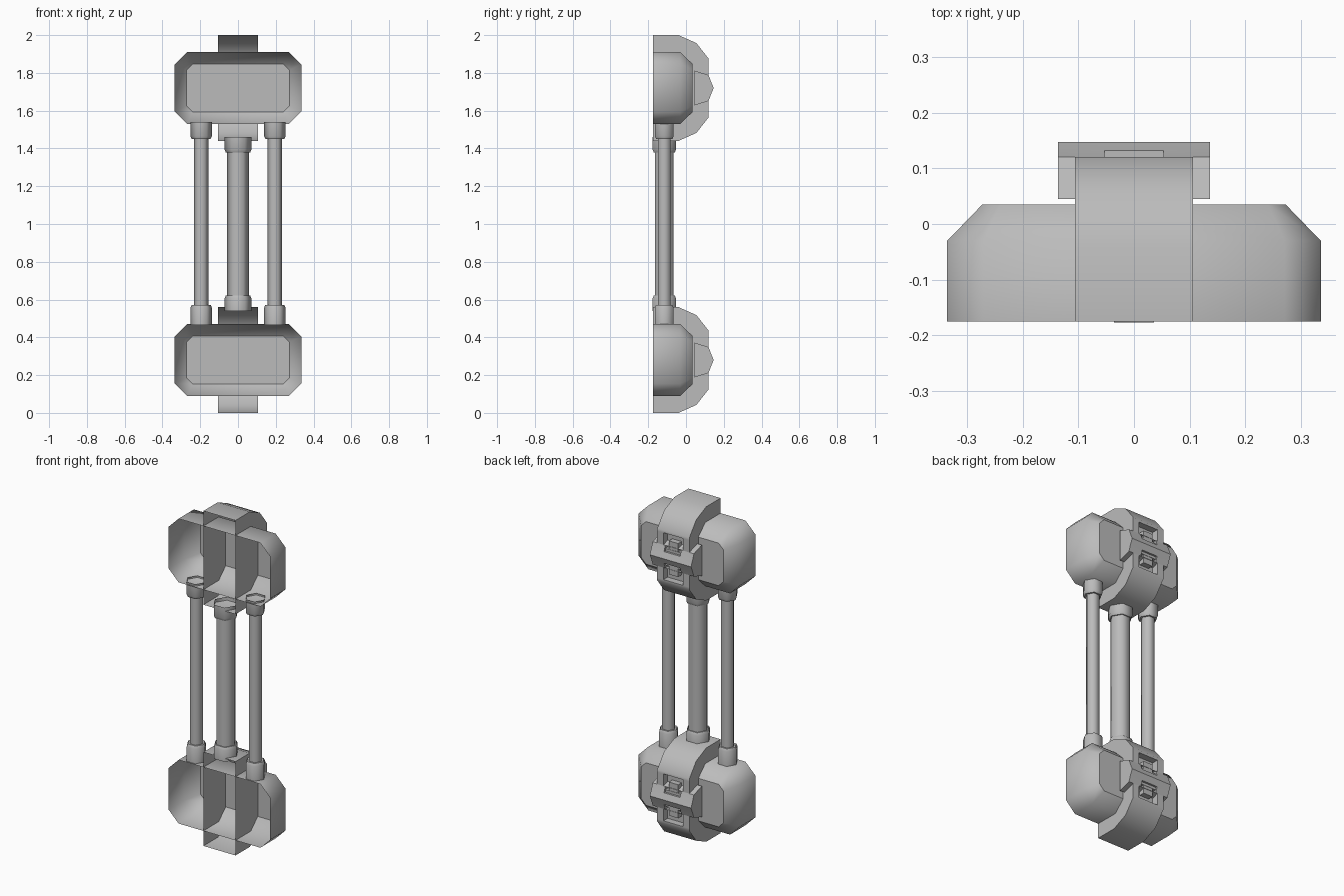
import bpy, bmesh, math
from mathutils import Vector

if "Cube" in bpy.data.objects:
    bpy.data.objects.remove(bpy.data.objects["Cube"])

grey = bpy.data.materials.new("plain_grey")
grey.use_nodes = True
grey.diffuse_color = (0.5, 0.5, 0.5, 1)
grey.node_tree.nodes["Principled BSDF"].inputs["Base Color"].default_value = (0.5, 0.5, 0.5, 1)


def finish(name, bm, place, angle=40):
    """Turn a bmesh into a smooth shaded object with sharp edges kept."""
    bmesh.ops.recalc_face_normals(bm, faces=bm.faces)
    for f in bm.faces:
        f.smooth = True
    for e in bm.edges:
        if len(e.link_faces) == 2 and e.calc_face_angle(0) > math.radians(angle):
            e.smooth = False
    mesh = bpy.data.meshes.new(name)
    bm.to_mesh(mesh)
    bm.free()
    mesh.materials.append(grey)
    ob = bpy.data.objects.new(name, mesh)
    ob.location = place
    bpy.context.collection.objects.link(ob)
    return ob


def loft(bm, rings, closed):
    """Skin a list of point rings; returns the vertex rings."""
    rows = [[bm.verts.new(p) for p in r] for r in rings]
    n = len(rows[0])
    for a, b in zip(rows, rows[1:]):
        for i in range(n if closed else n - 1):
            j = (i + 1) % n
            bm.faces.new((a[i], a[j], b[j], b[i]))
    return rows


def octagon(x, z, cut, y):
    quarter = [(x, z - cut), (x - cut, z)]
    pts = quarter + [(-a, b) for a, b in reversed(quarter)]
    pts += [(-a, -b) for a, b in pts]
    return [(a, y, b) for a, b in pts]


# Open-fronted shell with a chamfered back
def housing(name, zc):
    bm = bmesh.new()
    rows = loft(bm, [octagon(0.335, 0.19, 0.065, -0.175),
                     octagon(0.335, 0.19, 0.065, -0.03),
                     octagon(0.272, 0.127, 0.032, 0.035)], True)
    bm.faces.new(rows[-1])
    ob = finish(name, bm, (0, 0, zc), 50)
    # crisp rim round the flat back
    for e in ob.data.edges:
        if all(ob.data.vertices[v].co.y > 0.03 for v in e.vertices):
            e.use_edge_sharp = True


# Profile swept across x, with side caps and sunk windows in the middle strip
def swept_band(name, zc, profile, half, slot, bands, depth):
    bm = bmesh.new()
    full = profile + [(y, -z) for y, z in reversed(profile) if z > 0]
    rows = loft(bm, [[(x, y, z) for y, z in full] for x in (-half, -slot, slot, half)], False)
    bm.faces.new(rows[0])
    bm.faces.new(rows[-1])
    bm.normal_update()
    windows = []
    for f in bm.faces:
        c = f.calc_center_median()
        if abs(c.x) < 0.001 and c.y > 0.1 and bands[0] < abs(c.z) < bands[1]:
            windows.append(f)
    for f in windows:
        sunk = bmesh.ops.extrude_discrete_faces(bm, faces=[f])["faces"][0]
        bmesh.ops.translate(bm, verts=sunk.verts, vec=Vector((0, -depth, 0)))
    finish(name, bm, (0, 0, zc))


def box(name, zc, x, y0, y1, z0, z1):
    bm = bmesh.new()
    bmesh.ops.create_cube(bm, size=1)
    for v in bm.verts:
        v.co = (v.co.x * 2 * x, y1 if v.co.y > 0 else y0, z1 if v.co.z > 0 else z0)
    finish(name, bm, (0, 0, zc))


# Six-sided tube from (radius, height) steps, open at both ends
def tube(name, x, steps):
    bm = bmesh.new()
    angles = [math.radians(60 * i) for i in range(6)]
    loft(bm, [[(r * math.cos(a), r * math.sin(a), z) for a in angles] for r, z in steps], True)
    finish(name, bm, (x, -0.115, 0), 62)


strap_profile = [(-0.175, 0.28), (-0.04, 0.28), (0.055, 0.238), (0.12, 0.155),
                 (0.12, 0.14), (0.12, 0.05)]
buckle_profile = [(0.045, 0.092), (0.12, 0.068), (0.132, 0.035), (0.147, 0)]

for level, zc in (("lower", 0.28), ("upper", 1.72)):
    housing(level + "_housing", zc)
    swept_band(level + "_strap", zc, strap_profile, 0.106, 0.065, (0.06, 0.145), 0.04)
    swept_band(level + "_buckle", zc, buckle_profile, 0.136, 0.053, (0.04, 0.06), 0.03)
    # Tongue bars in the strap windows
    for side, s in (("top", 1), ("bottom", -1)):
        z0, z1 = sorted((s * 0.03, s * 0.1))
        box(f"{level}_{side}_tongue", zc, 0.031, 0.085, 0.118, z0, z1)

# Pipes with a collar at each end
for name, x, r, rc, bottom, low, high, top in (
        ("left_pipe", 0.195, 0.039, 0.057, 0.465, 0.572, 1.45, 1.54),
        ("right_pipe", -0.195, 0.039, 0.057, 0.465, 0.572, 1.45, 1.54),
        ("centre_pipe", 0, 0.057, 0.071, 0.54, 0.622, 1.378, 1.46)):
    tube(name, x, [(r, low), (r, high)])
    tube(name + "_lower_collar", x, [(rc, bottom), (rc, low - 0.015), (rc - 0.007, low), (r, low)])
    tube(name + "_upper_collar", x, [(r, high), (rc - 0.007, high), (rc, high + 0.015), (rc, top)])
